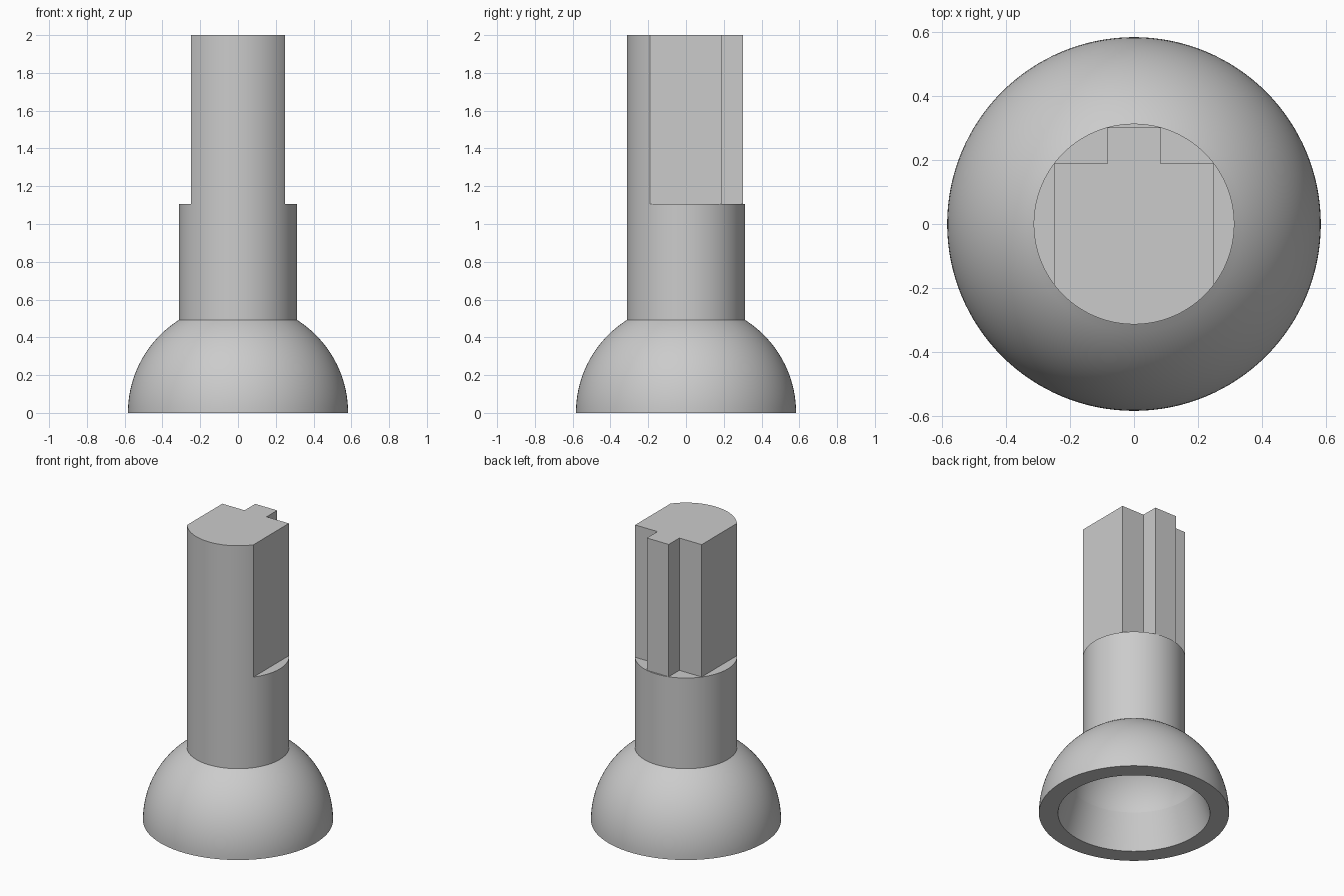
import bpy, bmesh
from math import sin, cos, pi, acos, atan2, hypot

if "Cube" in bpy.data.objects:
    bpy.data.objects.remove(bpy.data.objects["Cube"])

DOME_R, STEM_R = 0.583, 0.313
MOUTH_R = 0.466
SEAT_R, SEAT_Z, SEAT_CENTRE_Z = 0.397, 0.235, 0.2
SHOULDER_Z, TOP_Z = 1.105, 2.0

grey = bpy.data.materials.new("plain grey")
grey.use_nodes = True
colour = (0.6, 0.6, 0.6, 1)
grey.diffuse_color = colour
grey.node_tree.nodes["Principled BSDF"].inputs["Base Color"].default_value = colour


def make_object(name, bm):
    bmesh.ops.recalc_face_normals(bm, faces=bm.faces)
    mesh = bpy.data.meshes.new(name)
    bm.to_mesh(mesh)
    bm.free()
    mesh.materials.append(grey)
    obj = bpy.data.objects.new(name, mesh)
    bpy.context.collection.objects.link(obj)
    return obj


def arc(radius, start, end, steps, centre_z=0):
    angles = [start + (end - start) * i / steps for i in range(steps + 1)]
    return [(radius * cos(a), centre_z + radius * sin(a)) for a in angles]


# Dome with a tapered mouth leading to a round seat, and a full round stem
rise = SEAT_Z - SEAT_CENTRE_Z
profile = arc(hypot(SEAT_R, rise), pi / 2, atan2(rise, SEAT_R), 20, SEAT_CENTRE_Z)
profile += [(MOUTH_R, 0)] + arc(DOME_R, 0, acos(STEM_R / DOME_R), 20)
profile += [(STEM_R, TOP_Z), (0, TOP_Z)]
bm = bmesh.new()
verts = [bm.verts.new((r, 0, z)) for r, z in profile]
edges = [bm.edges.new(pair) for pair in zip(verts, verts[1:])]
bmesh.ops.spin(bm, geom=verts + edges, cent=(0, 0, 0), axis=(0, 0, 1),
               angle=2 * pi, steps=128)
bmesh.ops.remove_doubles(bm, verts=bm.verts, dist=0.0005)
body = make_object("domed_stem", bm)

# Cutter around the keyed shaft: side flats, rear flat and rear rib
half = [(1, -1), (1, 1)]
key = [(0.249, -1), (0.249, 0.188), (0.082, 0.188), (0.082, 0.3015)]
outline = key + [(-x, y) for x, y in reversed(key)]
outline += [(-x, y) for x, y in half] + half[::-1]
bm = bmesh.new()
face = bm.faces.new([bm.verts.new((x, y, SHOULDER_Z)) for x, y in outline])
ext = bmesh.ops.extrude_face_region(bm, geom=[face])
bmesh.ops.translate(bm, vec=(0, 0, 1.2),
                    verts=[g for g in ext["geom"] if isinstance(g, bmesh.types.BMVert)])
cutter = make_object("key_cutter", bm)
cutter.hide_render = True

# Cut the key, then smooth the round surfaces, keeping the seat edge crisp
cut = body.modifiers.new("key", "BOOLEAN")
cut.operation = "DIFFERENCE"
cut.solver = "EXACT"
cut.object = cutter
bpy.ops.object.select_all(action="DESELECT")
bpy.context.view_layer.objects.active = body
body.select_set(True)
bpy.ops.object.modifier_apply(modifier=cut.name)
bpy.data.objects.remove(cutter)
bpy.ops.object.shade_smooth_by_angle(angle=pi / 20)
